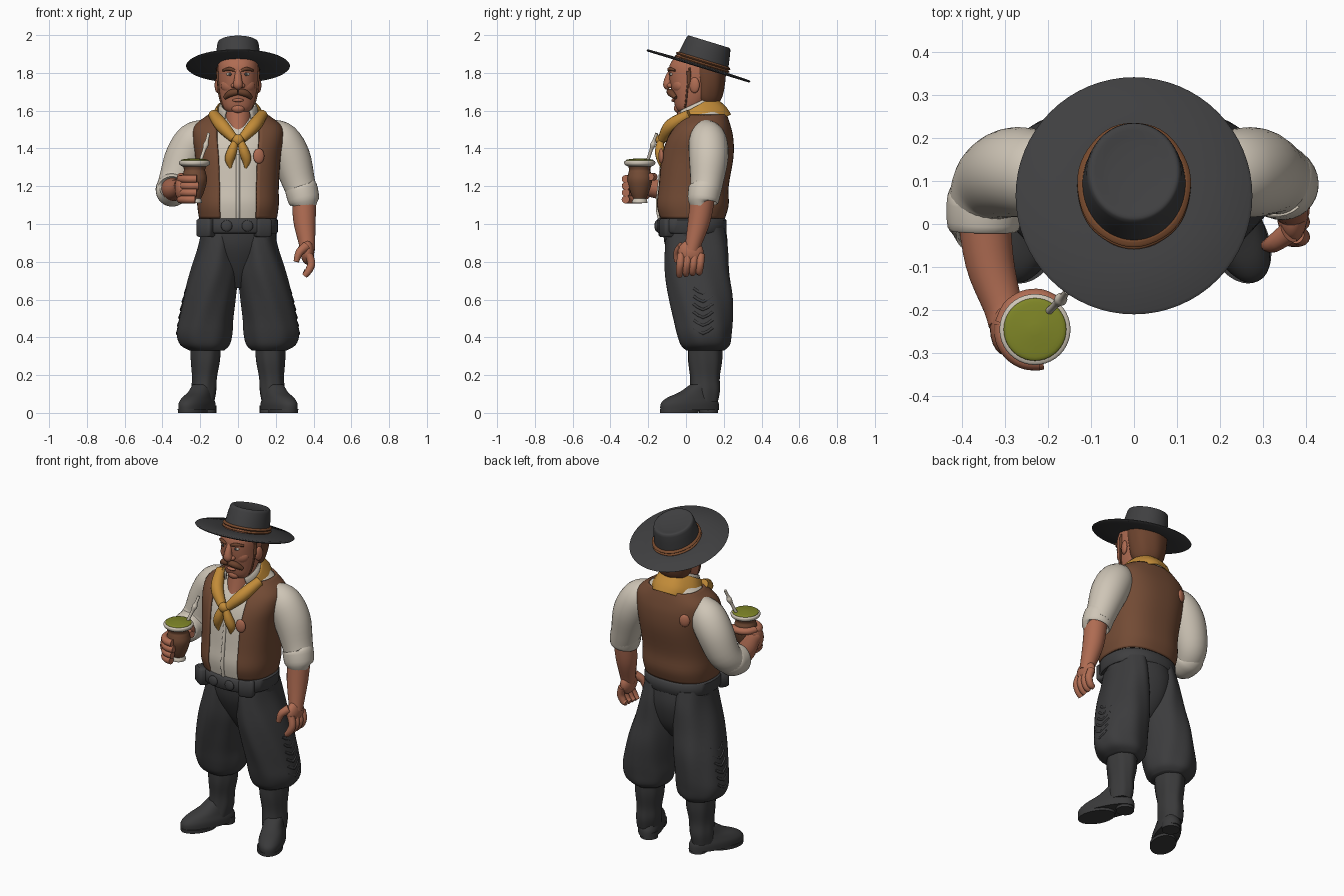
import bpy, bmesh
from math import sin, cos, pi, radians, copysign
from mathutils import Vector, Matrix

default_cube = bpy.data.objects.get("Cube")
if default_cube:
    bpy.data.objects.remove(default_cube, do_unlink=True)


def material(name, *colour):
    mat = bpy.data.materials.new(name)
    mat.use_nodes = True
    mat.diffuse_color = (*colour, 1)
    shader = next(node for node in mat.node_tree.nodes if node.type == "BSDF_PRINCIPLED")
    shader.inputs["Base Color"].default_value = (*colour, 1)
    return mat


charcoal = material("charcoal felt", .05, .05, .052)
cloth = material("dark trouser cloth", .045, .045, .047)
boot_leather = material("black boot leather", .042, .042, .043)
brown = material("brown vest", .17, .07, .035)
tan = material("hat band leather", .19, .07, .027)
skin = material("skin", .43, .15, .085)
cream = material("cream shirt", .62, .56, .47)
mustard = material("mustard scarf", .54, .26, .04)
green = material("green herb", .21, .235, .02)
hair_brown = material("brown hair", .15, .056, .027)


def spline(rows, steps):
    """Catmull-Rom interpolation of rows of numbers."""
    out = []
    for i in range(len(rows) - 1):
        a, b, c, d = (rows[max(0, min(k, len(rows) - 1))] for k in range(i - 1, i + 3))
        for k in range(steps):
            t = k / steps
            out.append(tuple(q + t / 2 * (r - p + t * (2*p - 5*q + 4*r - s + t * (3*q - p - 3*r + s)))
                             for p, q, r, s in zip(a, b, c, d)))
    return out + [tuple(rows[-1])]


def finish(name, bm, mat, angle=50):
    bmesh.ops.recalc_face_normals(bm, faces=bm.faces[:])
    mesh = bpy.data.meshes.new(name)
    bm.to_mesh(mesh)
    bm.free()
    mesh.materials.append(mat)
    mesh.shade_smooth()
    mesh.set_sharp_from_angle(angle=radians(angle))
    obj = bpy.data.objects.new(name, mesh)
    bpy.context.collection.objects.link(obj)
    return obj


def skin_rings(name, rings, mat, skip=0):
    """Bridge rings of points; skipped columns leave a slot at the front of a thin shell."""
    bm = bmesh.new()
    rows = [[bm.verts.new(point) for point in ring] for ring in rings]
    n = len(rows[0])
    for low, high in zip(rows, rows[1:]):
        for j in range(skip, n - skip):
            k = (j + 1) % n
            bm.faces.new((low[j], low[k], high[k], high[j]))
    if not skip:
        bm.faces.new(rows[0])
        bm.faces.new(rows[-1])
    obj = finish(name, bm, mat)
    if skip:
        obj.modifiers.new("thickness", "SOLIDIFY").thickness = .012
    return obj


def loft(name, rows, mat, side=1, n=40, power=2, steps=4, turn=0, folds=0, skip=0, frame=Matrix()):
    """Stack of level ovals given as x, y, z, half width, half depth."""
    rings = []
    for x, y, z, rx, ry in spline(rows, steps):
        ring = []
        for j in range(n):
            a = 2 * pi * j / n - pi / 2
            wave = 1 + folds * sin(7 * a + 9 * z)
            u = rx * wave * copysign(abs(cos(a)) ** (2 / power), cos(a))
            v = ry * wave * copysign(abs(sin(a)) ** (2 / power), sin(a))
            px, py = x + u * cos(turn) - v * sin(turn), y + u * sin(turn) + v * cos(turn)
            ring.append(frame @ Vector((px * side, py, z)))
        rings.append(ring)
    return skin_rings(name, rings, mat, skip)


def tube(name, rows, mat, side=1, n=14, steps=4):
    """Round tube through points given as x, y, z, radius."""
    path = spline(rows, steps)
    points = [Vector((x * side, y, z)) for x, y, z, r in path]
    rings, across = [], None
    for i, point in enumerate(points):
        along = (points[min(i + 1, len(points) - 1)] - points[max(i - 1, 0)]).normalized()
        across = along.orthogonal() if across is None else across - along * across.dot(along)
        across.normalize()
        other = along.cross(across)
        rings.append([point + path[i][3] * (across * cos(2*pi*j/n) + other * sin(2*pi*j/n)) for j in range(n)])
    return skin_rings(name, rings, mat)


def ball(name, place, size, mat, turn=0):
    bm = bmesh.new()
    bmesh.ops.create_uvsphere(bm, u_segments=20, v_segments=12, radius=1)
    matrix = Matrix.Translation(place) @ Matrix.Rotation(turn, 4, "Z") @ Matrix.Diagonal((*size, 1))
    bmesh.ops.transform(bm, matrix=matrix, verts=bm.verts)
    return finish(name, bm, mat)


def tilted(place, degrees):
    return Matrix.Translation(place) @ Matrix.Rotation(radians(degrees), 4, "X")


# Shirt body and open vest around it
torso = [(0, .03, .98, .19, .16), (0, .03, 1.1, .2, .18), (0, .035, 1.2, .2, .175), (0, .055, 1.35, .21, .18),
         (0, .07, 1.45, .225, .165), (0, .085, 1.52, .215, .135), (0, .1, 1.58, .14, .1), (0, .1, 1.63, .08, .08)]
loft("shirt_body", torso, cream, power=2.5)
vest_rows = [(x, y, max(z, 1.03), rx + .016, ry + .016) for x, y, z, rx, ry in torso[:-1]]
loft("vest", vest_rows, brown, n=64, power=2.5, skip=4)
tube("shirt_placket", [(0, -.14, 1.03, .01), (0, -.15, 1.12, .01), (0, -.12, 1.37, .01)], cream)
ball("chest_patch", (.11, -.132, 1.36), (.03, .013, .04), skin, .2)
ball("back_patch", (-.15, .228, 1.44), (.03, .013, .037), skin, .4)

# Trousers, hips and belt
trousers = [(.165, .1, .33, .09, .1), (.175, .1, .36, .13, .13), (.178, .095, .42, .147, .145),
            (.17, .09, .5, .143, .157), (.15, .078, .62, .138, .17), (.125, .06, .75, .127, .17),
            (.11, .055, .88, .1, .165), (.1, .05, .98, .09, .15)]
loft("hips", [(0, .07, .66, .05, .06), (0, .07, .75, .13, .12), (0, .055, .88, .195, .165), (0, .04, 1, .2, .165)],
     cloth, folds=.01)
loft("belt", [(0, .03, .95, .205, .175), (0, .03, .96, .212, .185), (0, .03, 1.02, .212, .185),
              (0, .03, 1.03, .2, .175)], charcoal, steps=1, power=2.3)
for x in (-.06, .05):
    ball("belt_buckle", (x, -.155, .99), (.03, .012, .03), charcoal)
for x, turn in ((-.17, -.6), (.13, .4)):
    pouch = [(x, -.1, z, w, w * .7) for z, w in ((.93, .035), (.94, .045), (1.02, .045), (1.03, .035))]
    loft("belt_pouch", pouch, charcoal, power=5, steps=1, turn=turn)

# Legs and boots
surface = spline(trousers, 8)
for side, label in ((1, "left"), (-1, "right")):
    loft(label + "_trouser_leg", trousers, cloth, side, folds=.018, n=56)
    for i in range(6):
        chevron = []
        for y, lift in ((.04, .03), (.09, 0), (.14, .03)):
            z = .42 + .042 * i + lift
            cx, cy, _, rx, ry = min(surface, key=lambda row: abs(row[2] - z))
            chevron.append((cx - .004 + rx * (1 - ((y - cy) / ry) ** 2) ** .5, y, z, .008))
        tube(label + "_trouser_braid", chevron, cloth, side, n=8, steps=2)
    loft(label + "_boot_shaft", [(.185, .09, .06, .06, .08), (.18, .1, .12, .066, .08), (.176, .1, .19, .066, .078),
                                 (.172, .1, .28, .077, .09), (.172, .1, .37, .08, .09)],
         boot_leather, side, folds=.025)
    loft(label + "_boot_foot", [(.217, .02, .015, .07, .168), (.217, .02, .05, .07, .165), (.212, .03, .08, .062, .14),
                                (.197, .06, .11, .055, .1), (.185, .09, .15, .05, .07)],
         boot_leather, side, turn=.44, power=2.2)
    loft(label + "_boot_sole", [(.24, -.035, 0, .07, .108), (.24, -.035, .02, .071, .109)],
         boot_leather, side, turn=.44)
    loft(label + "_boot_heel", [(.165, .12, 0, .05, .05), (.165, .12, .04, .05, .05)], boot_leather, side, turn=.44)

# Left arm, hanging
tube("left_sleeve", [(.16, .1, 1.49, .07), (.225, .115, 1.445, .1), (.28, .12, 1.35, .104), (.322, .11, 1.22, .087),
                     (.345, .1, 1.15, .08)], cream, n=28)
tube("left_cuff", [(.33, .1, 1.2, .07), (.334, .1, 1.19, .086), (.35, .09, 1.12, .081), (.352, .09, 1.11, .06)],
     cream, n=28)
tube("left_forearm", [(.35, .09, 1.15, .065), (.352, .07, 1.02, .06), (.365, .04, .9, .044), (.368, .03, .86, .04)],
     skin, n=20)
ball("left_palm", (.368, .025, .85), (.036, .068, .065), skin)
for i in range(4):
    y = -.025 + .035 * i
    tube("left_finger", [(.375, y, .84, .021), (.388, y - .005, .79, .021), (.372, y - .01, .75, .019),
                         (.352, y - .01, .725 + .006 * i, .015)], skin)
tube("left_thumb", [(.36, -.02, .88, .026), (.325, -.045, .85, .021), (.308, -.05, .8, .014)], skin)

# Right arm, bent forward
tube("right_sleeve", [(-.16, .1, 1.49, .07), (-.225, .115, 1.445, .1), (-.28, .12, 1.36, .104),
                      (-.325, .1, 1.24, .093), (-.348, .05, 1.185, .083), (-.35, .01, 1.18, .08)], cream, n=28)
tube("right_cuff", [(-.345, .07, 1.19, .07), (-.347, .06, 1.185, .087), (-.35, -.01, 1.175, .083),
                    (-.35, -.02, 1.175, .06)], cream, n=28)
tube("right_forearm", [(-.35, .03, 1.185, .062), (-.335, -.09, 1.18, .057), (-.305, -.19, 1.19, .046),
                       (-.295, -.23, 1.2, .044)], skin, n=20)
ball("right_palm", (-.3, -.24, 1.19), (.035, .065, .07), skin)


def wrap(name, start, end, height, radius):
    """Finger bent around the cup between two angles."""
    angles = [radians(start + (end - start) * k / 4) for k in range(5)]
    tube(name, [(-.23 + .075 * cos(a), -.245 + .075 * sin(a), height, radius) for a in angles], skin)


for i in range(4):
    wrap("right_finger", 170, 285 - 6 * abs(i - 2), 1.13 + .036 * i, .021)
wrap("right_thumb", 170, 50, 1.25, .02)


# Drinking cup with herb and straw
def cup_part(name, profile, mat):
    loft(name, [(-.23, -.245, z, r, r) for z, r in profile], mat)


cup_part("cup_body", [(1.13, .032), (1.17, .05), (1.23, .066), (1.27, .06), (1.29, .056), (1.32, .068)], brown)
cup_part("cup_foot", [(1.11, .04), (1.12, .04), (1.14, .033), (1.16, .042)], cream)
cup_part("cup_rim", [(1.305, .064), (1.315, .08), (1.33, .082), (1.335, .074)], cream)
cup_part("cup_herb", [(1.33, .072), (1.34, .07), (1.345, .04), (1.348, .01)], green)
tube("straw", [(-.2, -.205, 1.33, .009), (-.18, -.185, 1.39, .009), (-.17, -.175, 1.42, .015),
               (-.165, -.17, 1.44, .009), (-.155, -.155, 1.48, .008)], cream)

# Neck, open collar and scarf
loft("neck", [(0, .03, 1.46, .06, .105), (0, .045, 1.54, .075, .1), (0, .06, 1.68, .08, .09)], skin)
loft("shirt_collar", [(0, 0, -.02, .115, .13), (0, 0, .04, .102, .12), (0, 0, .06, .092, .11)], cream, skip=5,
     frame=tilted((0, .065, 1.58), 25))
loft("scarf_wrap", [(0, 0, -.075, .14, .175), (0, 0, -.03, .147, .172), (0, 0, .03, .124, .15), (0, 0, .05, .11, .133),
                    (0, 0, .02, .1, .12)], mustard, folds=.015, frame=tilted((0, .05, 1.565), 28), skip=6)
for side in (1, -1):
    tube("scarf_front", [(.13, .02, 1.58, .028), (.085, -.08, 1.52, .036), (.02, -.125, 1.45, .024)], mustard, side)
    tube("scarf_tail", [(.01, -.135, 1.45, .014), (.03, -.138, 1.39, .026), (.045, -.13, 1.34, .025),
                        (.04, -.13, 1.295, .005)], mustard, side)
ball("scarf_knot", (0, -.135, 1.445), (.032, .026, .03), mustard)

# Head and hair
loft("head", [(0, .02, 1.58, .035, .04), (0, .017, 1.61, .075, .07), (0, .035, 1.68, .097, .104),
              (0, .05, 1.76, .106, .137), (0, .055, 1.84, .107, .142), (0, .065, 1.9, .09, .11)], skin, power=2.3)
loft("hair", [(0, .115, 1.63, .07, .05), (0, .11, 1.67, .095, .08), (0, .115, 1.74, .112, .09),
              (0, .11, 1.82, .116, .1), (0, .1, 1.88, .1, .1)], hair_brown, folds=.015)
tube("nose", [(0, -.075, 1.81, .016), (0, -.093, 1.77, .02), (0, -.095, 1.735, .026), (0, -.085, 1.72, .015)], skin)
ball("chin", (0, -.042, 1.612), (.035, .022, .024), skin)
ball("lower_lip", (0, -.066, 1.655), (.03, .012, .009), skin)
for side in (1, -1):
    ball("nostril", (.022 * side, -.083, 1.733), (.015, .018, .014), skin)
    ball("ear", (.108 * side, .045, 1.735), (.014, .028, .042), skin, -.3 * side)
    ball("cheek", (.05 * side, -.042, 1.735), (.045, .027, .04), skin, .5 * side)
    ball("eye", (.043 * side, -.076, 1.793), (.018, .009, .009), cream)
    ball("pupil", (.042 * side, -.083, 1.793), (.008, .004, .009), boot_leather)
    tube("eyebrow", [(.017, -.09, 1.812, .007), (.045, -.086, 1.821, .01), (.08, -.058, 1.813, .006)],
         hair_brown, side)
    tube("moustache", [(0, -.088, 1.7, .016), (.04, -.078, 1.692, .019), (.07, -.055, 1.668, .01)], hair_brown, side)
    tube("sideburn", [(.105, .015, 1.81, .012), (.102, .015, 1.74, .009)], hair_brown, side)
    tube("chin_strap", [(.108, .02, 1.83, .005), (.102, .005, 1.7, .005), (.075, -.005, 1.62, .005),
                        (0, -.03, 1.565, .008)], hair_brown, side)

# Wide hat, tilted back
hat = tilted((0, .065, 1.835), -17)
loft("hat_brim", [(0, 0, 0, .12, .14), (0, 0, -.004, .268, .282), (0, 0, .002, .275, .288), (0, 0, .008, .268, .282),
                  (0, .01, .012, .13, .15)], charcoal, n=64, steps=1, frame=hat)
loft("hat_crown", [(0, .017, .0, .122, .142), (0, .017, .05, .119, .136), (0, .017, .125, .11, .122),
                   (0, .017, .14, .102, .114), (0, .017, .14, .09, .1), (0, .017, .134, .06, .07)],
     charcoal, n=64, steps=2, frame=hat)
for height in (.018, .034):
    loft("hat_band", [(0, .017, height - .009, .122, .14), (0, .017, height, .132, .151),
                      (0, .017, height + .009, .122, .14)], tan, n=64, folds=.006, frame=hat)
